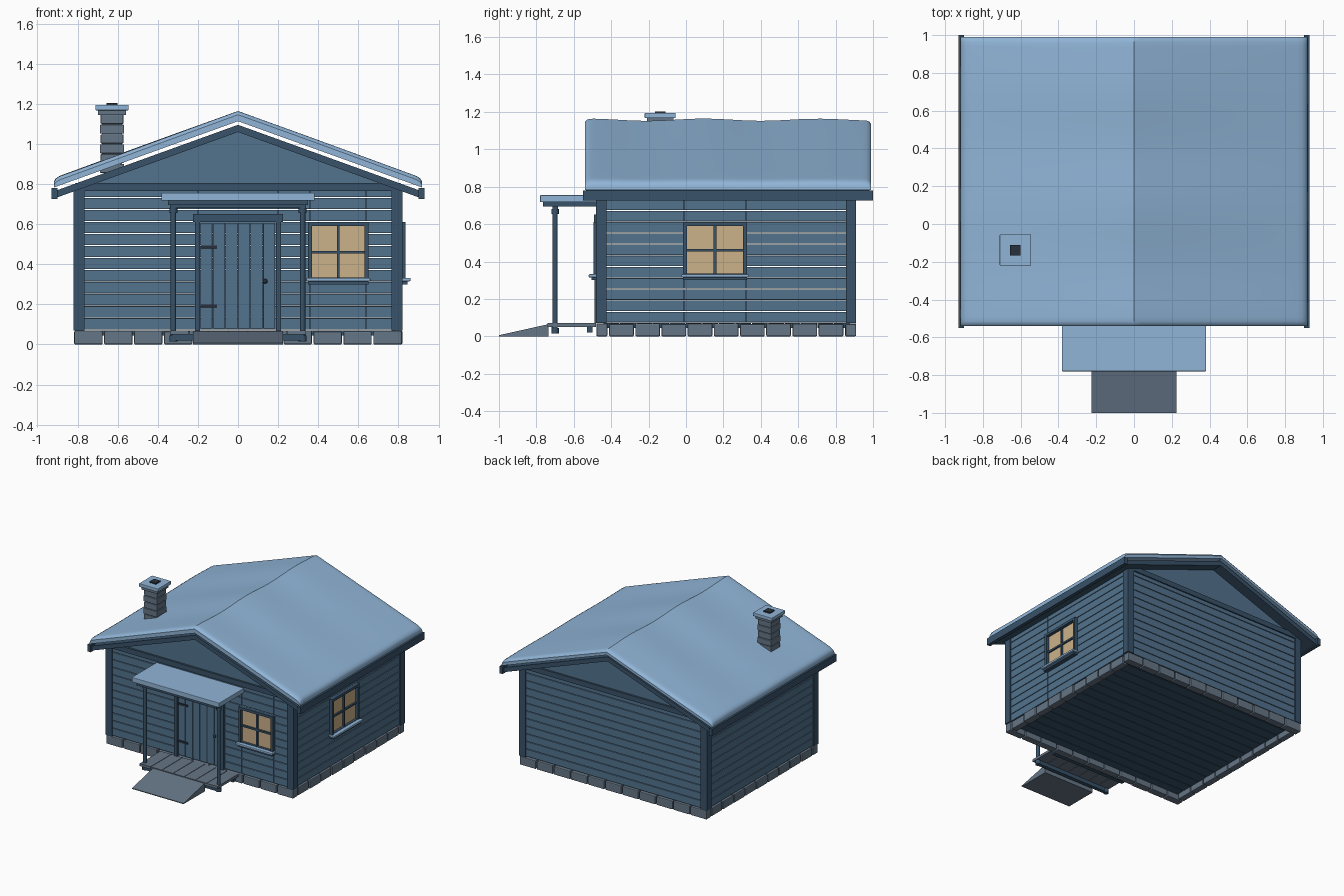
import bpy, bmesh, math, random
from mathutils import Matrix

if "Cube" in bpy.data.objects:
    bpy.data.objects.remove(bpy.data.objects["Cube"])
random.seed(4)

def mat(name, c):
    m = bpy.data.materials.new(name)
    m.diffuse_color = (*c, 1)
    m.use_nodes = True
    m.node_tree.nodes["Principled BSDF"].inputs["Base Color"].default_value = m.diffuse_color
    return m

WALL = mat("blue_boards", (0.085, 0.17, 0.27))
TRIM = mat("dark_trim", (0.04, 0.085, 0.14))
SNOW = mat("snow", (0.28, 0.46, 0.68))
STONE = mat("stone", (0.13, 0.18, 0.24))
GLASS = mat("warm_glass", (0.60, 0.44, 0.25))
IRON = mat("iron", (0.02, 0.03, 0.045))

def finish(name, bm, m):
    bmesh.ops.recalc_face_normals(bm, faces=bm.faces)
    me = bpy.data.meshes.new(name)
    bm.to_mesh(me)
    bm.free()
    me.materials.append(m)
    ob = bpy.data.objects.new(name, me)
    bpy.context.collection.objects.link(ob)
    return ob

def boxes(name, items, m, bevel=0.0):
    """One object from boxes given as (x0, x1, y0, y1, z0, z1)."""
    bm = bmesh.new()
    for x0, x1, y0, y1, z0, z1 in items:
        mt = Matrix.Translation(((x0+x1)/2, (y0+y1)/2, (z0+z1)/2)) @ Matrix.Diagonal((x1-x0, y1-y0, z1-z0, 1))
        bmesh.ops.create_cube(bm, size=1, matrix=mt)
    ob = finish(name, bm, m)
    if bevel:
        b = ob.modifiers.new("bevel", 'BEVEL')
        b.width = bevel
        b.segments = 2
    return ob

def prism(name, pts, a, b, axis, m):
    """Extrude a profile along x or y from a to b."""
    bm = bmesh.new()
    P = (lambda u, v, w: (u, w, v)) if axis == 'y' else (lambda u, v, w: (w, u, v))
    r0, r1 = [[bm.verts.new(P(u, v, w)) for u, v in pts] for w in (a, b)]
    bm.faces.new(r0)
    bm.faces.new(r1[::-1])
    for i in range(len(pts)):
        j = (i+1) % len(pts)
        bm.faces.new((r0[i], r0[j], r1[j], r1[i]))
    return finish(name, bm, m)

def cylinders(name, items, m, seg=12):
    """Upright cylinders given as (x, y, r, z0, z1)."""
    bm = bmesh.new()
    for x, y, r, z0, z1 in items:
        bmesh.ops.create_cone(bm, cap_ends=True, segments=seg, radius1=r, radius2=r, depth=z1-z0,
                              matrix=Matrix.Translation((x, y, (z0+z1)/2)))
    ob = finish(name, bm, m)
    smooth(ob)
    return ob

def smooth(ob):
    bpy.ops.object.select_all(action='DESELECT')
    ob.select_set(True)
    bpy.context.view_layer.objects.active = ob
    bpy.ops.object.shade_smooth_by_angle(angle=math.radians(35))

# Horizontal board cladding: columns (start, end, hole bottom, hole top)
def cladding(name, axis, p0, p1, cols):
    out = []
    for a, b, h0, h1 in cols:
        for i in range(12):
            z0, z1 = 0.075+0.06*i, 0.075+0.06*i+0.056
            for s0, s1 in ((z0, min(z1, h0)), (max(z0, h1), z1)):
                if s1-s0 > 0.004:
                    r = (a+0.001, b-0.001)
                    out.append((*r, p0, p1, s0, s1) if axis == 'x' else (p0, p1, *r, s0, s1))
    boxes(name, out, WALL, 0.002)

N = (9, 9)
cladding("front_boards", 'x', -0.47, -0.44,
         [(-0.77, -0.2, *N), (-0.2, 0.2, 0.07, 0.62), (0.2, 0.36, *N), (0.36, 0.64, 0.32, 0.6), (0.64, 0.77, *N)])
cladding("back_boards", 'x', 0.87, 0.9, [(-0.77, 0.77, *N)])
cladding("left_boards", 'y', -0.81, -0.78, [(-0.43, 0.86, *N)])
cladding("right_boards", 'y', 0.78, 0.81, [(-0.43, -0.01, *N), (-0.01, 0.32, 0.32, 0.6), (0.32, 0.86, *N)])

# Corner boards and the belts under the gables
boxes("corner_boards", [(*xs, *ys, 0.07, 0.8) for xs in ((-0.82, -0.765), (0.765, 0.82))
                        for ys in ((-0.48, -0.425), (0.855, 0.91))], TRIM)
boxes("gable_belts", [(-0.81, 0.81, -0.48, -0.44, 0.765, 0.805), (-0.81, 0.81, 0.87, 0.91, 0.765, 0.805)], TRIM)

# Stone footing and floor
st = []
for i in range(11):
    x = -0.82+i*1.64/11
    for y in (-0.48, 0.85):
        j = random.uniform(0, 0.006)
        st.append((x+0.004, x+0.145, y+j, y+0.06, 0, 0.07-j))
for i in range(9):
    y = -0.415+i*1.26/9
    for x in (-0.82, 0.76):
        j = random.uniform(0, 0.006)
        st.append((x+j, x+0.06-j, y+0.004, y+0.136, 0, 0.07-j))
boxes("stone_footing", st, STONE, 0.006)
boxes("floor_boards", [(-0.78, 0.78, -0.44+i*0.088, -0.356+i*0.088, 0.045, 0.07) for i in range(15)], TRIM)

# Gables, roof deck and eave boards
for nm, y in (("front_gable", -0.465), ("back_gable", 0.87)):
    prism(nm, [(-0.8, 0.79), (0.8, 0.79), (0, 1.07)], y, y+0.025, 'y', WALL)
prism("roof_deck", [(0, 1.095), (0.91, 0.766), (0.91, 0.73), (0, 1.059), (-0.91, 0.73), (-0.91, 0.766)],
      -0.535, 0.98, 'y', TRIM)
boxes("eave_boards", [(s*0.915-0.014, s*0.915+0.014, -0.55, 1.0, 0.725, 0.78) for s in (-1, 1)], TRIM)

# Wavy snow blanket: closed shell with rounded rim
bm = bmesh.new()
xs = [0.918*s for s in (-1, -0.99, -0.97, -0.94, -0.85, -0.6, -0.3, -0.04, 0, 0.04, 0.3, 0.6, 0.85, 0.94, 0.97, 0.99, 1)]
ys = [-0.54, -0.53, -0.515, -0.49] + [-0.44+1.33*i/24 for i in range(25)] + [0.94, 0.965, 0.98, 0.99]
def rim(d, w=0.035, h=0.018):
    t = max(0, 1-d/w)
    return h*(1-math.sqrt(max(0, 1-t*t)))
top, bot = [], []
for y in ys:
    wave = 0.006*math.sin(y*10.2+0.6)
    dy = min(y+0.54, 0.99-y)
    base = [1.113-0.36*abs(x) for x in xs]
    top.append([bm.verts.new((x, y, b+0.045+wave*(0.6+0.4*math.cos(3*x+y))-rim(dy)-rim(0.918-abs(x))))
                for x, b in zip(xs, base)])
    bot.append([bm.verts.new((x, y, b)) for x, b in zip(xs, base)])
nx, ny = len(xs), len(ys)
for g in (top, bot):
    for j in range(ny-1):
        for i in range(nx-1):
            bm.faces.new((g[j][i], g[j][i+1], g[j+1][i+1], g[j+1][i]))
for j in (0, ny-1):
    for i in range(nx-1):
        bm.faces.new((top[j][i], top[j][i+1], bot[j][i+1], bot[j][i]))
for i in (0, nx-1):
    for j in range(ny-1):
        bm.faces.new((top[j][i], top[j+1][i], bot[j+1][i], bot[j][i]))
smooth(finish("roof_snow", bm, SNOW))

# Chimney
def sq(h, z0, z1):
    return (-0.628-h, -0.628+h, -0.138-h, -0.138+h, z0, z1)
boxes("chimney_courses", [sq(0.06-0.003*(i % 2), 0.855+i*0.049, 0.9+i*0.049) for i in range(6)], STONE, 0.004)
boxes("chimney_core", [sq(0.05, 0.855, 1.15)], STONE)
boxes("chimney_collar", [sq(0.07, 1.145, 1.168)], STONE)
boxes("chimney_snow_cap", [sq(0.083, 1.167, 1.194)], SNOW, 0.004)
boxes("chimney_flue", [sq(0.028, 1.18, 1.203)], IRON)

# Door with planks, casing and hardware
boxes("door_planks", [(-0.188+i*0.0627, -0.128+i*0.0627, -0.475, -0.45, 0.08, 0.605) for i in range(6)], WALL, 0.002)
boxes("door_casing", [(-0.215, -0.19, -0.49, -0.44, 0.07, 0.61), (0.19, 0.215, -0.49, -0.44, 0.07, 0.61),
                      (-0.225, 0.225, -0.492, -0.44, 0.61, 0.65)], TRIM)
boxes("door_hinges", [(-0.188, -0.105, -0.482, -0.474, z-0.008, z+0.008) for z in (0.19, 0.485)], IRON)
bm = bmesh.new()
bmesh.ops.create_uvsphere(bm, u_segments=12, v_segments=8, radius=0.012, matrix=Matrix.Translation((0.135, -0.485, 0.315)))
smooth(finish("door_knob", bm, IRON))

# Windows, drawn in (along, outward, up) and placed on a wall
def window(name, place, c, w):
    z0, z1, f, k = 0.33, 0.59, 0.02, 0.007
    a, b = c-w/2, c+w/2
    boxes(name+"_glass", [place(a, b, -0.02, 0.0, z0, z1)], GLASS)
    boxes(name+"_frame", [place(a-f, a, -0.02, 0.025, z0, z1+f), place(b, b+f, -0.02, 0.025, z0, z1+f),
                          place(a, b, -0.02, 0.025, z1, z1+f), place(a, b, -0.02, 0.02, z0-0.02, z0+0.005),
                          place(c-k, c+k, -0.01, 0.012, z0, z1), place(a, b, -0.01, 0.012, 0.46-k, 0.46+k)], TRIM)
    boxes(name+"_sill", [place(a-0.02, b+0.02, -0.01, 0.035, 0.3, 0.316)], TRIM)
    boxes(name+"_sill_snow", [place(a-0.03, b+0.03, 0, 0.05, 0.315, 0.332)], SNOW, 0.004)

window("front_window", lambda a, b, d0, d1, z0, z1: (a, b, -0.47-d1, -0.47-d0, z0, z1), 0.5, 0.26)
window("right_window", lambda a, b, d0, d1, z0, z1: (0.81+d0, 0.81+d1, a, b, z0, z1), 0.155, 0.3)

# Porch: deck, posts, roof, snow and ramp
boxes("porch_deck", [(-0.34+i*0.0975, -0.246+i*0.0975, -0.74, -0.48, 0.05, 0.07) for i in range(7)], STONE)
boxes("porch_joists", [(-0.33, 0.33, y, y+0.03, 0.02, 0.05) for y in (-0.72, -0.53)], TRIM)
cylinders("porch_posts", [p for s in (-1, 1) for p in ((s*0.322, -0.7, 0.014, 0.02, 0.69),
          (s*0.322, -0.7, 0.02, 0.655, 0.68), (s*0.322, -0.7, 0.02, 0.015, 0.045))], TRIM)
boxes("porch_roof", [(-0.35, 0.35, -0.765, -0.46, 0.695, 0.718), (-0.34, 0.34, -0.715, -0.685, 0.68, 0.697)], TRIM)
boxes("porch_roof_snow", [(-0.382, 0.382, -0.78, -0.47, 0.717, 0.755)], SNOW, 0.004)
prism("ramp", [(-1.0, 0), (-0.735, 0), (-0.735, 0.065), (-1.0, 0.006)], -0.225, 0.225, 'x', STONE)
